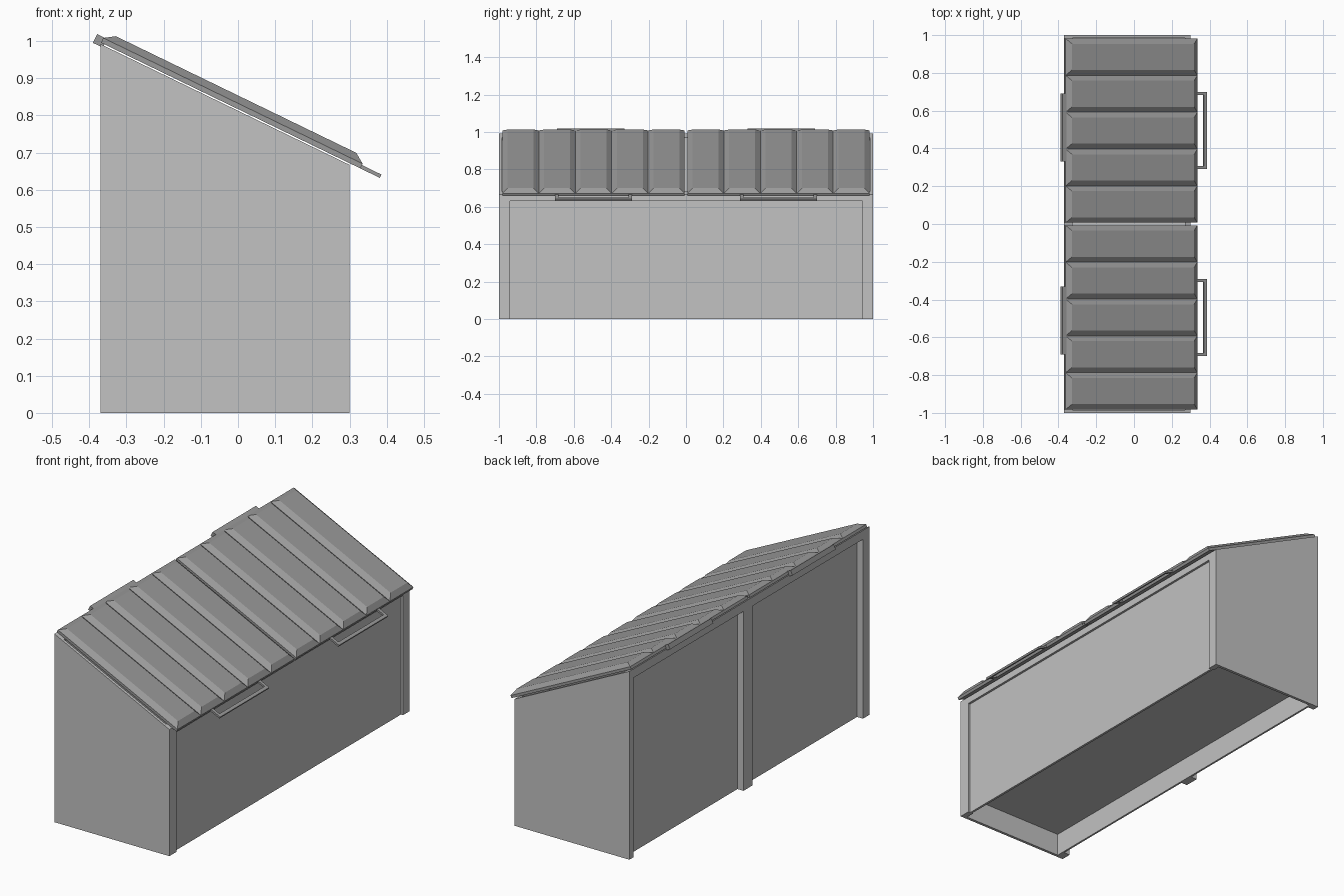
import bpy, bmesh, math
from mathutils import Vector

if "Cube" in bpy.data.objects:
    bpy.data.objects.remove(bpy.data.objects["Cube"], do_unlink=True)


def material(name, value):
    m = bpy.data.materials.new(name)
    m.use_nodes = True
    col = (value, value, value, 1)
    m.diffuse_color = col
    m.node_tree.nodes["Principled BSDF"].inputs["Base Color"].default_value = col
    return m


WALL = material("light grey", 0.54)
LID = material("mid grey", 0.32)

# Sloping roof frame: u runs down the slope, n points out of it
BACK, FRONT, TOP, SLOPE = -0.37, 0.30, 0.992, 0.485
ANGLE = math.atan(SLOPE)
C, S = math.cos(ANGLE), math.sin(ANGLE)


def roof_z(x):
    return TOP - (x - BACK) * SLOPE


def on_roof(u, n):
    return (BACK + C * u + S * n, TOP - S * u + C * n)


def finish(name, bm, mat):
    bmesh.ops.recalc_face_normals(bm, faces=bm.faces)
    mesh = bpy.data.meshes.new(name)
    bm.to_mesh(mesh)
    bm.free()
    mesh.materials.append(mat)
    obj = bpy.data.objects.new(name, mesh)
    bpy.context.collection.objects.link(obj)
    return obj


def prism(name, profile, y0, y1, mat):
    """Extrude an x-z profile along y."""
    bm = bmesh.new()
    face = bm.faces.new([bm.verts.new((x, y0, z)) for x, z in profile])
    ext = bmesh.ops.extrude_face_region(bm, geom=[face])
    verts = [v for v in ext["geom"] if isinstance(v, bmesh.types.BMVert)]
    bmesh.ops.translate(bm, verts=verts, vec=(0, y1 - y0, 0))
    return finish(name, bm, mat)


def block(name, x0, x1, y0, y1, z0, z1=None):
    """Wall block; without z1 its top follows the roof slope."""
    ends = (roof_z(x1), roof_z(x0)) if z1 is None else (z1, z1)
    return prism(name, [(x0, z0), (x1, z0), (x1, ends[0]), (x0, ends[1])], y0, y1, WALL)


def roof_bar(name, u0, u1, n0, n1, y0, y1):
    pts = [on_roof(u, n) for u, n in ((u0, n0), (u1, n0), (u1, n1), (u0, n1))]
    return prism(name, pts, y0, y1, LID)


def plank(name, u0, u1, y0, y1, n0, n1, bevel):
    """Raised roof plank with sloping edges on all four sides."""
    bm = bmesh.new()
    bmesh.ops.create_cube(bm, size=1)
    for v in bm.verts:
        top = v.co.z > 0
        inset = bevel if top else 0
        u = u1 - inset if v.co.x > 0 else u0 + inset
        y = y1 - inset if v.co.y > 0 else y0 + inset
        x, z = on_roof(u, n1 if top else n0)
        v.co = Vector((x, y, z))
    return finish(name, bm, LID)


# End walls
THICK = 0.015
block("right_end_wall", BACK, FRONT, -1, -1 + THICK, 0)
block("left_end_wall", BACK, FRONT, 1 - THICK, 1, 0)

# Long side with handles: two corner posts, rail and one recessed panel
block("front_post_a", FRONT - 0.03, FRONT, -1 + THICK, -0.94, 0)
block("front_post_b", FRONT - 0.03, FRONT, 0.945, 1 - THICK, 0)
block("front_rail", FRONT - 0.03, FRONT, -0.94, 0.945, 0.63)
block("front_panel", FRONT - 0.024, FRONT - 0.012, -0.94, 0.945, 0, 0.63)

# Tall side: three posts, rail and two recessed panels
DEPTH = 0.035
for i, (y0, y1) in enumerate(((-1 + THICK, -0.945), (-0.027, 0.05), (0.965, 1 - THICK))):
    block(f"back_post_{i}", BACK, BACK + DEPTH + 0.01, y0, y1, 0, 0.945)
block("back_rail", BACK, BACK + DEPTH + 0.01, -1 + THICK, 1 - THICK, 0.945)
for i, (y0, y1) in enumerate(((-0.945, -0.027), (0.05, 0.965))):
    block(f"back_panel_{i}", BACK + DEPTH, BACK + DEPTH + 0.01, y0, y1, 0, 0.945)

# Raised floor
block("floor", BACK + DEPTH, FRONT - 0.015, -1 + THICK, 1 - THICK, 0.12, 0.135)

# Two lids, each with five planks, a hinge cover and a handle
LENGTH, WIDTH, COUNT = 0.775, 0.975, 5
for side, label in ((-1, "right"), (1, "left")):
    start = 0.007 if side > 0 else -0.007 - WIDTH
    roof_bar(f"{label}_lid_sheet", 0, LENGTH, 0.004, 0.018, start, start + WIDTH)
    step = WIDTH / COUNT
    for i in range(COUNT):
        plank(f"{label}_lid_plank_{i}", 0, LENGTH, start + i * step,
              start + (i + 1) * step, 0.018, 0.037, 0.028)
    lo, hi = sorted((side * 0.33, side * 0.69))
    roof_bar(f"{label}_hinge_cover", -0.0195, 0.01, -0.006, 0.02, lo, hi)
    lo, hi = sorted((side * 0.29, side * 0.70))
    bar = 0.017
    roof_bar(f"{label}_handle_grip", 0.833 - bar, 0.833, 0.004, 0.014, lo, hi)
    for j, y in enumerate((lo, hi - bar)):
        roof_bar(f"{label}_handle_arm_{j}", LENGTH - 0.01, 0.833 - bar, 0.004, 0.014, y, y + bar)
